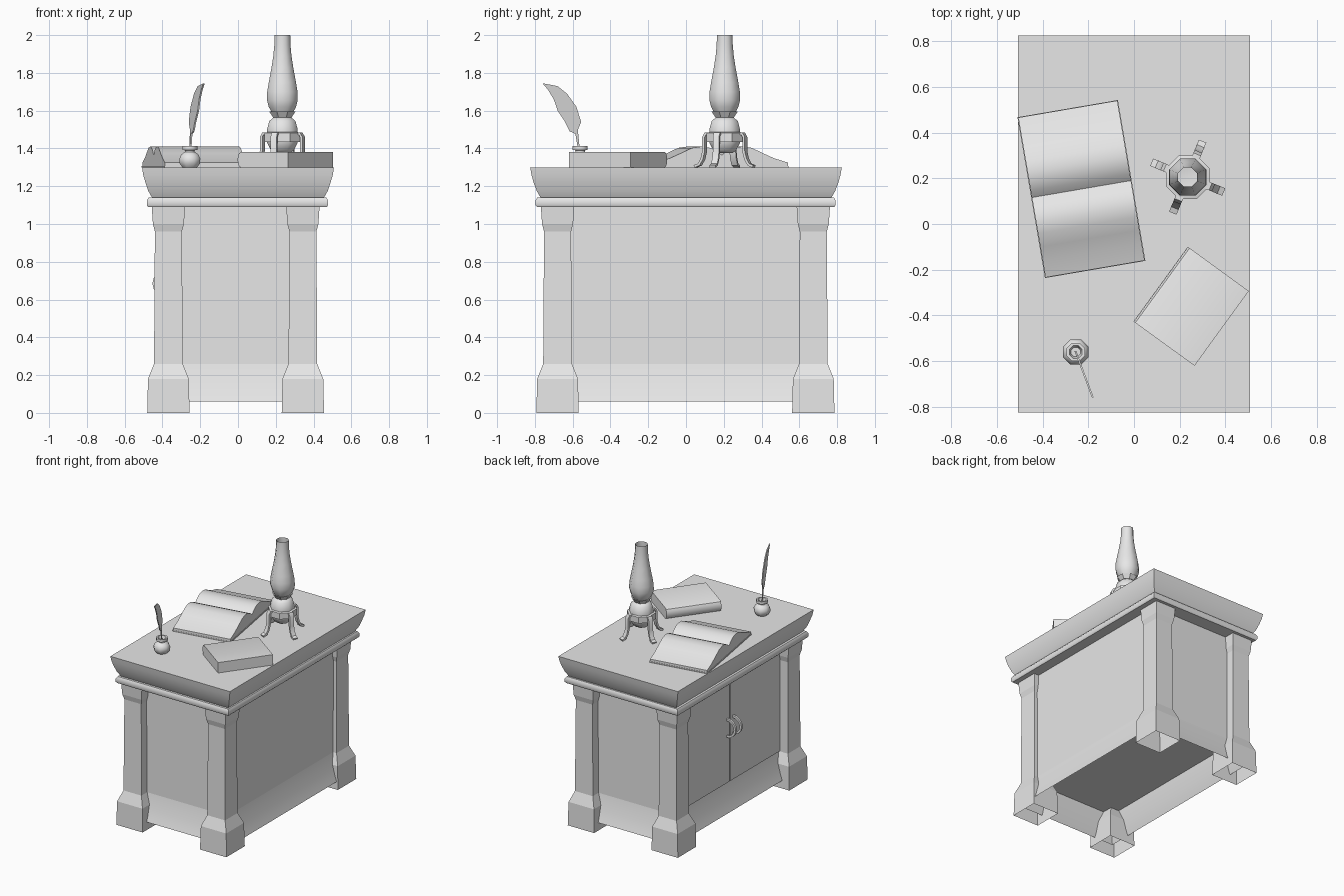
import bpy, bmesh, math
from mathutils import Vector, Matrix

cube = bpy.data.objects.get("Cube")
if cube:
    bpy.data.objects.remove(cube, do_unlink=True)

grey = bpy.data.materials.new("plain_grey")
grey.use_nodes = True
grey.diffuse_color = (0.8, 0.8, 0.8, 1)
grey.node_tree.nodes["Principled BSDF"].inputs["Base Color"].default_value = (0.8, 0.8, 0.8, 1)


def finish(name, bm, loc=(0, 0, 0), turn=0, smooth=None):
    """Turn a bmesh into an object with the shared material."""
    bmesh.ops.recalc_face_normals(bm, faces=bm.faces)
    mesh = bpy.data.meshes.new(name)
    bm.to_mesh(mesh)
    bm.free()
    mesh.materials.append(grey)
    ob = bpy.data.objects.new(name, mesh)
    bpy.context.collection.objects.link(ob)
    ob.location = loc
    ob.rotation_euler.z = math.radians(turn)
    if smooth:
        bpy.ops.object.select_all(action='DESELECT')
        ob.select_set(True)
        bpy.context.view_layer.objects.active = ob
        bpy.ops.object.shade_smooth_by_angle(angle=math.radians(smooth))
    return ob


def loft(bm, rings, bottom=True, top=True):
    """Skin a list of equal closed rings of points."""
    rows = [[bm.verts.new(p) for p in ring] for ring in rings]
    n = len(rows[0])
    for a, b in zip(rows, rows[1:]):
        for i in range(n):
            j = (i + 1) % n
            bm.faces.new((a[i], a[j], b[j], b[i]))
    if bottom:
        bm.faces.new(rows[0][::-1])
    if top:
        bm.faces.new(rows[-1])


def block(name, sections, loc=(0, 0, 0), bottom=True, top=True, turn=0, smooth=None):
    """Stack of rectangles given as (half x, half y, z)."""
    bm = bmesh.new()
    loft(bm, [[(-x, -y, z), (x, -y, z), (x, y, z), (-x, y, z)] for x, y, z in sections], bottom, top)
    return finish(name, bm, loc, turn, smooth)


def lathe(name, profile, loc, sides=8, bottom=True, top=True, smooth=50):
    """Revolve (radius, z) points with a low side count."""
    bm = bmesh.new()
    angles = [math.tau * (i + 0.5) / sides for i in range(sides)]
    loft(bm, [[(r * math.cos(a), r * math.sin(a), z) for a in angles] for r, z in profile], bottom, top)
    return finish(name, bm, loc, 0, smooth)


def prism(name, outline, half, loc=(0, 0, 0), turn=0, smooth=None):
    """Extrude a (y, z) outline along x."""
    bm = bmesh.new()
    loft(bm, [[(x, y, z) for y, z in outline] for x in (-half, half)])
    return finish(name, bm, loc, turn, smooth)


def strap(name, path, width, thick, loc, turn, smooth=None):
    """Sweep a flat bar along an (x, z) path."""
    bm = bmesh.new()
    pts = [Vector((x, 0, z)) for x, z in path]
    rings = []
    for i, p in enumerate(pts):
        d = (pts[min(i + 1, len(pts) - 1)] - pts[max(i - 1, 0)]).normalized()
        side = Vector((d.z, 0, -d.x)) * thick / 2
        w = Vector((0, width / 2, 0))
        rings.append([p + side + w, p + side - w, p - side - w, p - side + w])
    loft(bm, rings)
    return finish(name, bm, loc, turn, smooth)


# Table top and moulding
block("table_top", [(0.455, 0.77, 1.14), (0.475, 0.79, 1.175), (0.49, 0.807, 1.22),
                    (0.502, 0.818, 1.26), (0.508, 0.825, 1.3)], smooth=30)
block("moulding", [(0.473, 0.787, 1.09), (0.48, 0.794, 1.1), (0.48, 0.794, 1.125),
                   (0.47, 0.785, 1.14)], (-0.003, -0.002, 0), smooth=50)

# Cabinet and flared skirt, hollow underneath
core = (0.0125, -0.003, 0)
block("cabinet", [(0.3775, 0.683, 0.26), (0.3775, 0.683, 1.1)], core)
block("skirt", [(0.3775 + f, 0.683 + f, z) for f, z in
                ((0.055, 0.06), (0.04, 0.1), (0.026, 0.15), (0.012, 0.2), (0, 0.26))],
      core, bottom=False, top=False, smooth=30)

# Corner posts with feet and capitals, open underneath
post = ((0.112, 0), (0.108, 0.18), (0.076, 0.26), (0.0715, 0.96), (0.082, 1.0), (0.088, 1.09))
for sx, side in ((-1, "right"), (1, "left")):
    for sy, end in ((-1, "front"), (1, "back")):
        block(f"{end}_{side}_post", [(h, h, z) for h, z in post],
              (-0.0125 + 0.356 * sx, -0.003 + 0.677 * sy, 0), bottom=False)

# Doors and pull handles on the right side
for s, end in ((-1, "front"), (1, "back")):
    block(f"{end}_door", [(0.005, 0.305, 0.262), (0.005, 0.305, 1.089)], (-0.37, s * 0.311, 0))
    arc = [(0.072 * math.sin(t), 0.685 - 0.065 * math.cos(t))
           for t in (math.pi * i / 8 for i in range(9))]
    strap(f"{end}_handle", arc, 0.016, 0.016, (-0.373, s * 0.035, 0), 180, 50)

# Open book: two humped page blocks on a thin cover
half_pages = ((0, 1.365), (0.03, 1.388), (0.07, 1.405), (0.11, 1.41), (0.16, 1.403),
              (0.22, 1.375), (0.28, 1.348), (0.355, 1.325))
book_at, book_turn = (-0.23, 0.153, 0), 9.7
for s, end in ((-1, "front"), (1, "back")):
    outline = [(s * y, z) for y, z in half_pages] + [(s * 0.355, 1.306), (0, 1.306)]
    prism(f"{end}_open_pages", outline, 0.22, book_at, book_turn, 30)
block("open_book_cover", [(0.223, 0.357, 1.3), (0.223, 0.357, 1.308)], book_at, turn=book_turn)

# Closed book with a rounded spine
spine = [(-0.145 - 0.02 * math.sin(t), 1.34 - 0.04 * math.cos(t))
         for t in (math.pi * i / 6 for i in range(7))]
closed = prism("closed_book", [(0.165, 1.3)] + spine + [(0.165, 1.38)], 0.202,
               (0.25, -0.36, 0), 234 + 180 - 180, 35)

# Ink pot
pot = (-0.255, -0.56, 0)
lathe("ink_pot", [(0.042, 1.3), (0.058, 1.32), (0.06, 1.345), (0.05, 1.367), (0.028, 1.382),
                  (0.028, 1.39), (0.043, 1.393), (0.043, 1.413), (0.03, 1.413), (0.022, 1.385)],
      pot, smooth=46)

# Feather pen: thin vane in a leaning vertical plane, (lean, z) points
vane = ((0, 1.375), (0.008, 1.375), (0.026, 1.478), (0.055, 1.49), (0.08, 1.54), (0.12, 1.6),
        (0.14, 1.66), (0.17, 1.71), (0.2, 1.745), (0.12, 1.73), (0.07, 1.69), (0.02, 1.62),
        (-0.005, 1.54), (0.012, 1.5), (0.01, 1.47))
bm = bmesh.new()
loft(bm, [[(0.375 * d + o, -d, z) for d, z in vane] for o in (-0.004, 0.004)])
finish("feather_pen", bm, pot)

# Oil lamp
lamp = (0.235, 0.205, 0)
lathe("lamp_bowl", [(0.045, 1.375), (0.065, 1.39), (0.088, 1.43), (0.088, 1.5), (0.075, 1.545),
                    (0.05, 1.565)], lamp)
lathe("lamp_band", [(0.09, 1.435), (0.103, 1.435), (0.103, 1.482), (0.085, 1.487)], lamp, smooth=30)
lathe("lamp_collar", [(0.05, 1.56), (0.075, 1.595), (0.055, 1.59)], lamp, smooth=30)
lathe("lamp_chimney", [(0.058, 1.585), (0.078, 1.62), (0.088, 1.655), (0.087, 1.7), (0.078, 1.75),
                       (0.062, 1.83), (0.052, 1.89), (0.046, 1.95), (0.045, 2.0)],
      lamp, top=False)
leg = ((0.08, 1.478), (0.105, 1.478), (0.115, 1.46), (0.115, 1.385), (0.125, 1.345),
       (0.142, 1.315), (0.168, 1.305))
for k in range(4):
    strap(f"lamp_leg_{k + 1}", leg, 0.035, 0.014, lamp, 67.5 + 90 * k, 35)
